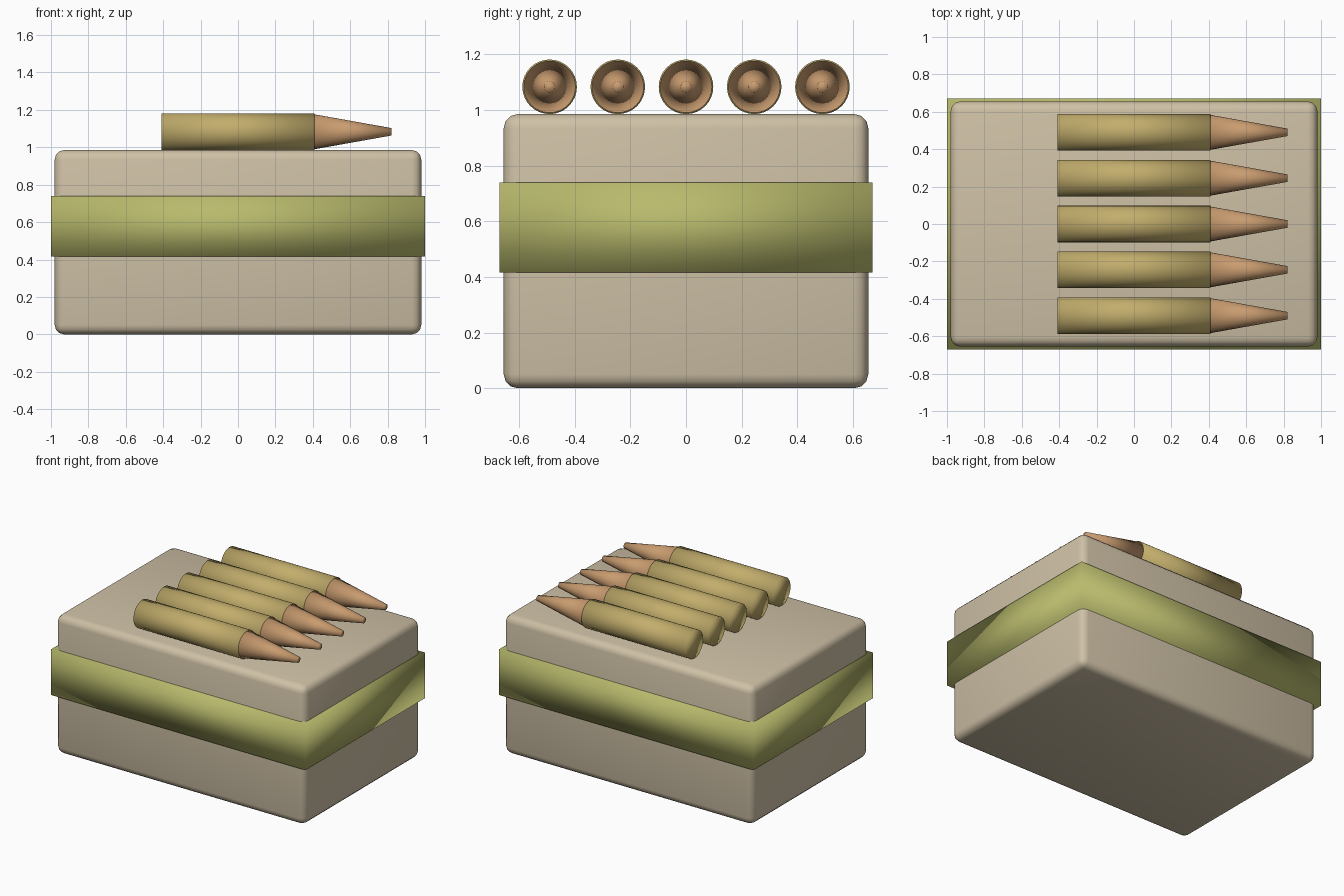
import bpy
from math import pi

if "Cube" in bpy.data.objects:
    bpy.data.objects.remove(bpy.data.objects["Cube"], do_unlink=True)


def material(name, rgb):
    mat = bpy.data.materials.new(name)
    mat.use_nodes = True
    mat.diffuse_color = (*rgb, 1)
    mat.node_tree.nodes["Principled BSDF"].inputs["Base Color"].default_value = (*rgb, 1)
    return mat


cardboard = material("cardboard beige", (0.62, 0.53, 0.38))
olive = material("olive green", (0.48, 0.49, 0.15))
brass = material("brass", (0.54, 0.42, 0.15))
copper = material("copper", (0.58, 0.33, 0.16))


def finish(name, mat):
    obj = bpy.context.object
    obj.name = name
    obj.data.materials.append(mat)
    bpy.ops.object.shade_smooth()
    return obj


def block(name, size, z, mat):
    bpy.ops.mesh.primitive_cube_add(size=1, location=(0, 0, z))
    bpy.context.object.scale = size
    bpy.ops.object.transform_apply(location=False, rotation=False, scale=True)
    return finish(name, mat)


def tapered_rod(name, r_back, r_front, x_back, x_front, y, z, mat):
    bpy.ops.mesh.primitive_cone_add(
        vertices=32, radius1=r_back, radius2=r_front, depth=x_front - x_back,
        location=((x_back + x_front) / 2, y, z), rotation=(0, pi / 2, 0))
    return finish(name, mat)


# Carton with rounded edges
carton = block("carton", (1.96, 1.31, 0.985), 0.4925, cardboard)
bevel = carton.modifiers.new("rounded edges", "BEVEL")
bevel.width = 0.05
bevel.segments = 3

# Coloured band around the carton; soft shading runs across its corners
block("carton_band", (2.0, 1.34, 0.325), 0.5775, olive)

# Row of cartridges lying on the lid
for i in range(5):
    y = (i - 2) * 0.245
    tapered_rod(f"cartridge_case_{i + 1}", 0.098, 0.098, -0.41, 0.41, y, 1.083, brass)
    tapered_rod(f"cartridge_tip_{i + 1}", 0.093, 0.02, 0.41, 0.82, y, 1.083, copper)
